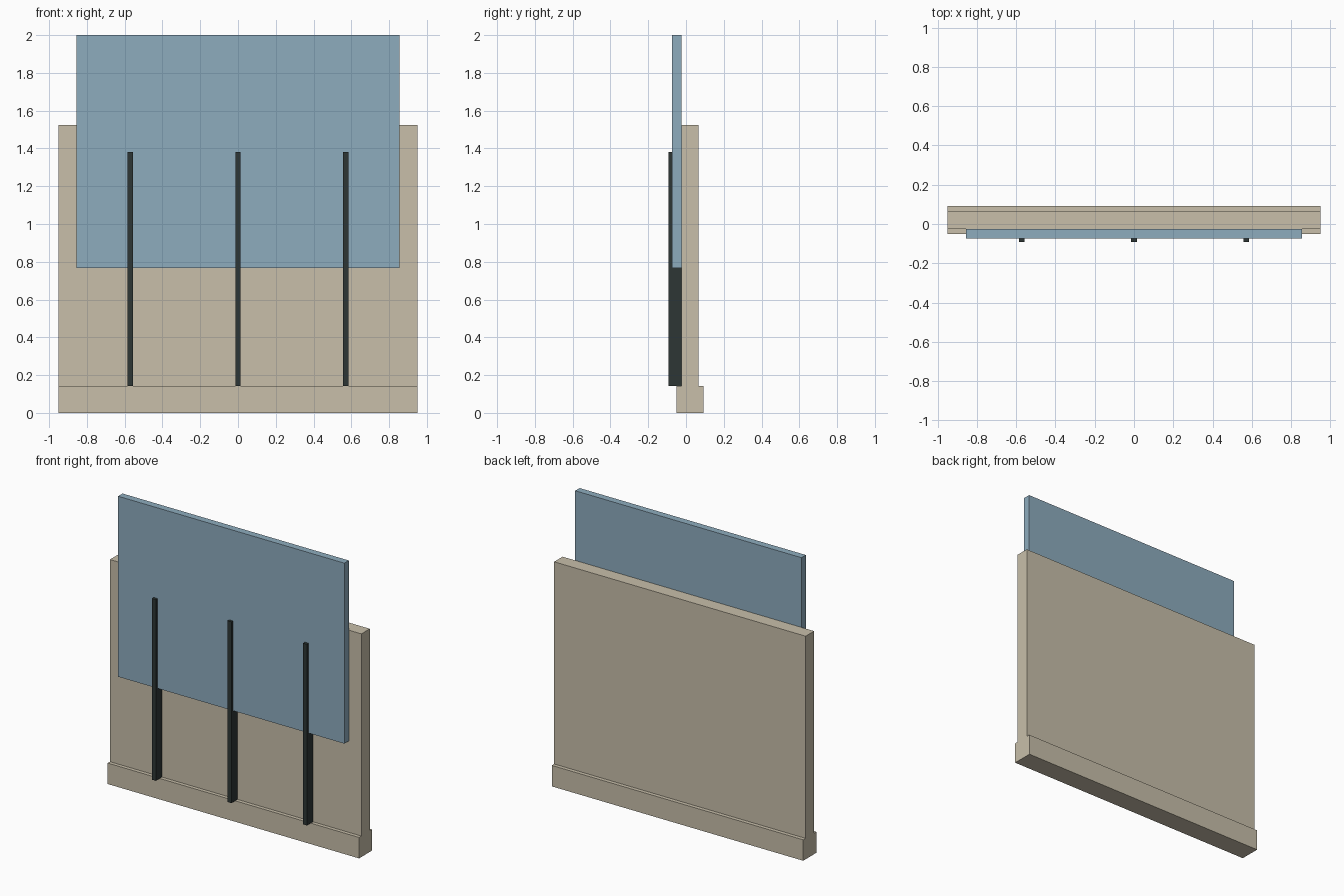
import bpy

cube = bpy.data.objects.get("Cube")
if cube:
    bpy.data.objects.remove(cube, do_unlink=True)


def material(name, rgb):
    mat = bpy.data.materials.new(name)
    mat.use_nodes = True
    color = (*rgb, 1)
    mat.diffuse_color = color
    mat.node_tree.nodes["Principled BSDF"].inputs["Base Color"].default_value = color
    return mat


def box(name, x, y, z, mat):
    """Flat-faced box spanning the given (min, max) ranges."""
    spans = (x, y, z)
    bpy.ops.mesh.primitive_cube_add(size=1)
    obj = bpy.context.object
    obj.name = name
    for v in obj.data.vertices:
        v.co = [lo if c < 0 else hi for c, (lo, hi) in zip(v.co, spans)]
    obj.data.materials.append(mat)
    return obj


stone = material("warm_stone", (0.578, 0.521, 0.402))
panel_blue = material("panel_blue", (0.270, 0.413, 0.515))
dark_metal = material("dark_metal", (0.027, 0.037, 0.036))

HALF_WIDTH = 0.95
BASE_TOP = 0.143
WALL_FRONT = -0.025

# Wall standing on a wider plinth
box("plinth", (-HALF_WIDTH, HALF_WIDTH), (-0.05, 0.092), (0, BASE_TOP), stone)
box("wall", (-HALF_WIDTH, HALF_WIDTH), (WALL_FRONT, 0.066), (BASE_TOP, 1.524), stone)

# Raised panel in front of the wall
box("panel", (-0.855, 0.855), (-0.073, WALL_FRONT), (0.767, 2), panel_blue)

# Three upright rails that carry the panel
for side, x in (("right", -0.571), ("centre", 0), ("left", 0.571)):
    box(f"{side}_rail", (x - 0.0145, x + 0.0145), (-0.092, WALL_FRONT),
        (BASE_TOP, 1.381), dark_metal)
